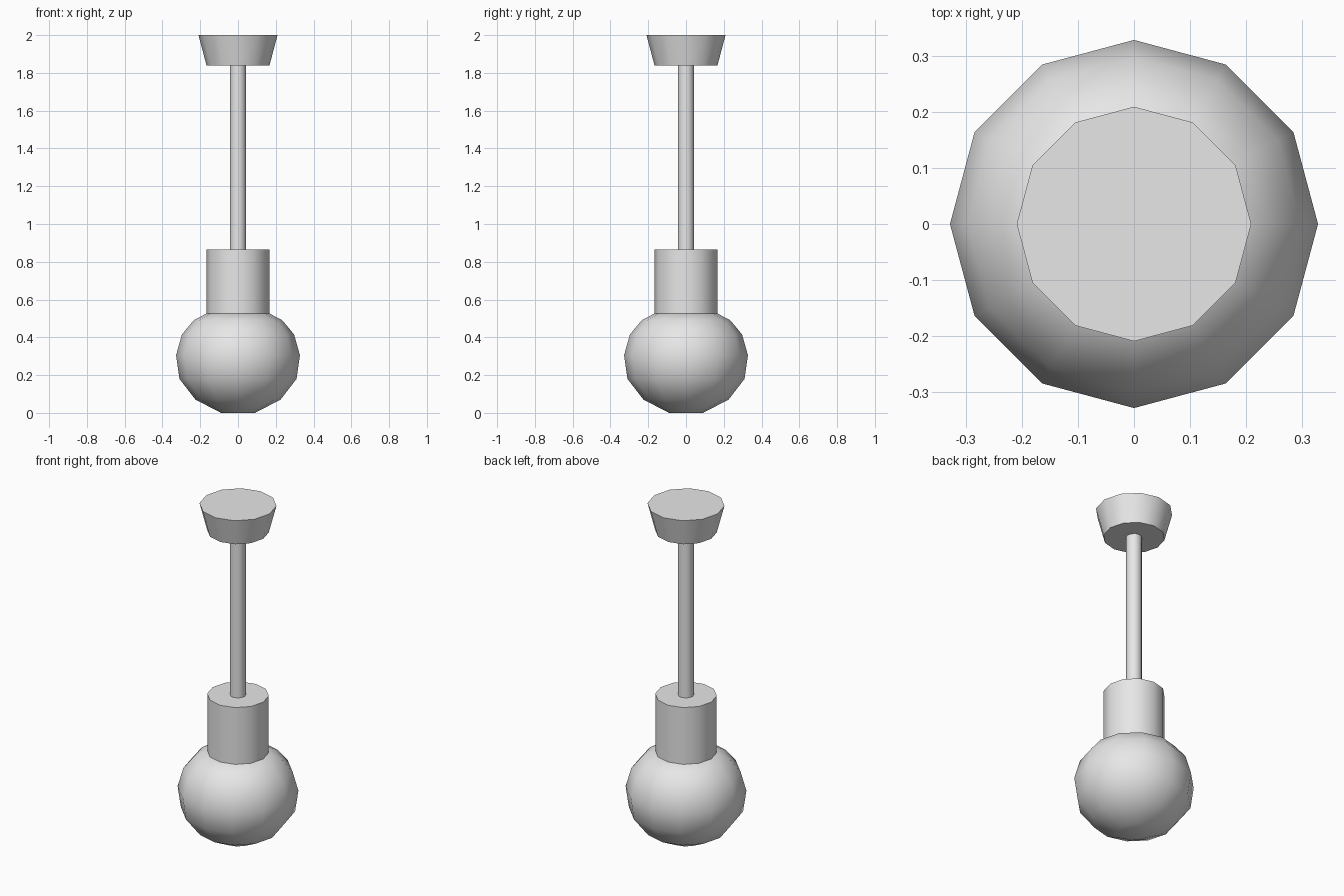
import bpy
import bmesh
from math import cos, sin, tau, radians

SIDES = 12

cube = bpy.data.objects.get("Cube")
if cube:
    bpy.data.objects.remove(cube, do_unlink=True)

grey = bpy.data.materials.new("light grey")
grey.use_nodes = True
grey.diffuse_color = (0.8, 0.8, 0.8, 1)
grey.node_tree.nodes["Principled BSDF"].inputs["Base Color"].default_value = grey.diffuse_color


def lathe(name, profile):
    """Closed solid of revolution from (radius, height) points, bottom to top."""
    bm = bmesh.new()
    rings = []
    for radius, z in profile:
        rings.append([bm.verts.new((radius * cos(tau * i / SIDES),
                                    radius * sin(tau * i / SIDES), z))
                      for i in range(SIDES)])
    for low, high in zip(rings, rings[1:]):
        for i in range(SIDES):
            j = (i + 1) % SIDES
            bm.faces.new((low[i], low[j], high[j], high[i]))
    bm.faces.new(rings[0][::-1])
    bm.faces.new(rings[-1])
    mesh = bpy.data.meshes.new(name)
    bm.to_mesh(mesh)
    bm.free()
    mesh.materials.append(grey)
    obj = bpy.data.objects.new(name, mesh)
    bpy.context.collection.objects.link(obj)
    bpy.ops.object.select_all(action="DESELECT")
    obj.select_set(True)
    bpy.context.view_layer.objects.active = obj
    bpy.ops.object.shade_smooth_by_angle(angle=radians(45))
    return obj


# Round globe with a flattened base
lathe("globe", [(0.09, 0), (0.225, 0.07), (0.31, 0.18), (0.328, 0.305),
                (0.297, 0.415), (0.235, 0.49), (0.165, 0.527)])

# Socket holding the globe
lathe("socket", [(0.167, 0.525), (0.167, 0.865)])

# Hanging rod
lathe("rod", [(0.043, 0.86), (0.043, 1.845)])

# Flared ceiling mount
lathe("ceiling_mount", [(0.167, 1.84), (0.209, 2)])
